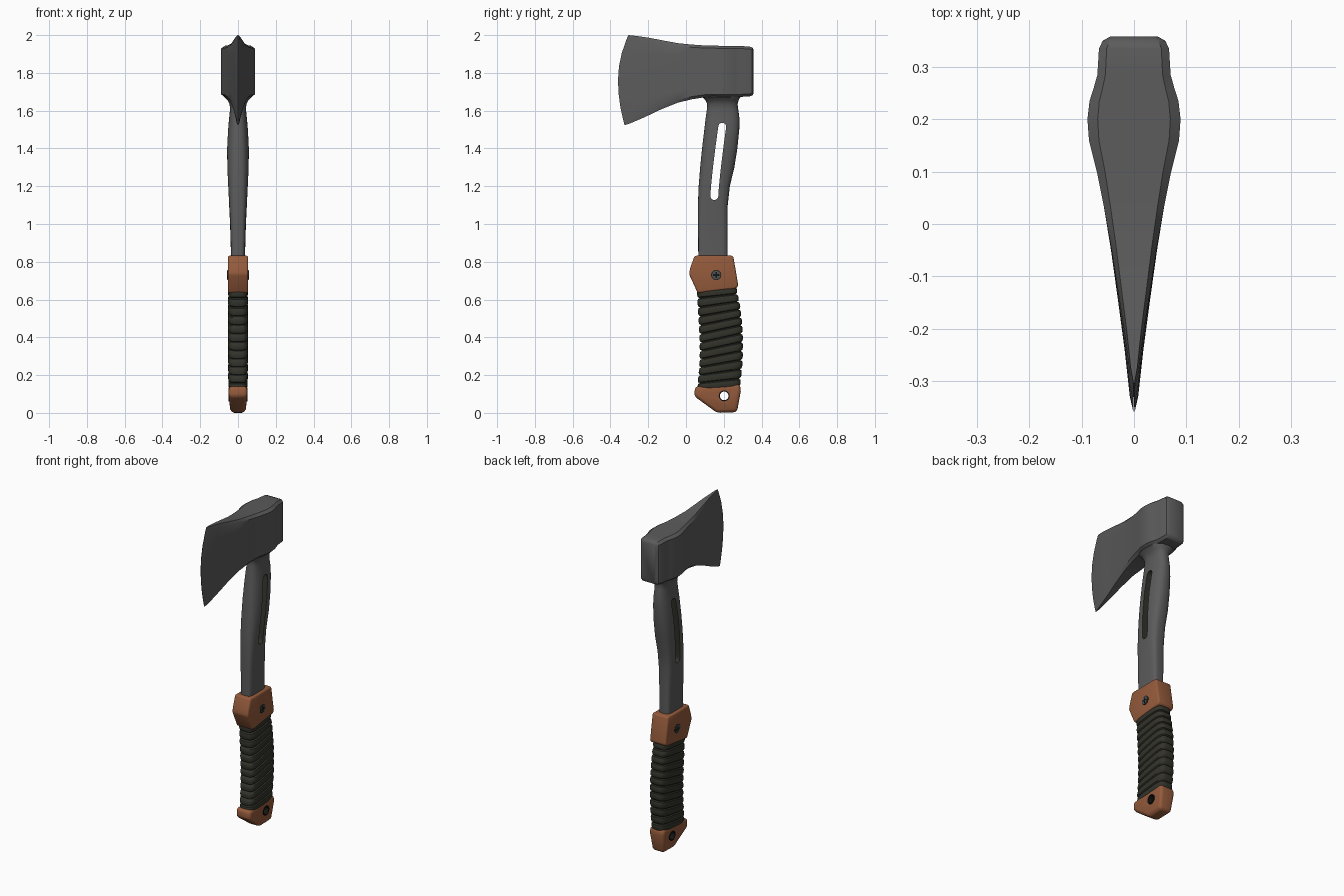
import bpy, bmesh, math

if "Cube" in bpy.data.objects:
    bpy.data.objects.remove(bpy.data.objects["Cube"])


def material(name, rgb):
    m = bpy.data.materials.new(name)
    m.diffuse_color = (*rgb, 1)
    m.use_nodes = True
    m.node_tree.nodes["Principled BSDF"].inputs["Base Color"].default_value = m.diffuse_color
    return m


STEEL = material("dark steel", (0.105, 0.105, 0.105))
COPPER = material("copper brown", (0.30, 0.105, 0.045))
CORD = material("olive cord", (0.033, 0.033, 0.024))
SCREW = material("screw grey", (0.075, 0.085, 0.085))
BLACK = material("black", (0.008, 0.008, 0.008))


def finish(bm, name, mat):
    bmesh.ops.recalc_face_normals(bm, faces=bm.faces)
    me = bpy.data.meshes.new(name)
    bm.to_mesh(me)
    bm.free()
    ob = bpy.data.objects.new(name, me)
    me.materials.append(mat)
    bpy.context.collection.objects.link(ob)
    return ob


def activate(ob):
    bpy.ops.object.select_all(action='DESELECT')
    ob.select_set(True)
    bpy.context.view_layer.objects.active = ob


def smooth(ob, angle=35):
    activate(ob)
    bpy.ops.object.shade_smooth_by_angle(angle=math.radians(angle))


def loft(name, rings, mat):
    """Skin a list of closed rings and cap both ends."""
    bm = bmesh.new()
    loops = [[bm.verts.new(p) for p in r] for r in rings]
    n = len(loops[0])
    for a, b in zip(loops, loops[1:]):
        for i in range(n):
            j = (i + 1) % n
            bm.faces.new((a[i], a[j], b[j], b[i]))
    bm.faces.new(loops[0])
    bm.faces.new(loops[-1])
    return finish(bm, name, mat)


def plate(name, outline, x0, x1, mat):
    """Extrude a (y, z) outline along x."""
    return loft(name, [[(x, y, z) for y, z in outline] for x in (x0, x1)], mat)


def circle(y, z, r, n=24):
    return [(y + r * math.cos(2 * math.pi * i / n), z + r * math.sin(2 * math.pi * i / n))
            for i in range(n)]


def bevel(ob, width, segments):
    activate(ob)
    m = ob.modifiers.new("bevel", 'BEVEL')
    m.width, m.segments, m.limit_method = width, segments, 'ANGLE'
    m.angle_limit = math.radians(20)
    bpy.ops.object.modifier_apply(modifier=m.name)


def cut(ob, cutter):
    """Subtract the cutter; the cut walls keep the cutter's colour."""
    activate(ob)
    m = ob.modifiers.new("cut", 'BOOLEAN')
    m.operation, m.solver, m.object = 'DIFFERENCE', 'EXACT', cutter
    m.material_mode = 'TRANSFER'
    bpy.ops.object.modifier_apply(modifier=m.name)
    bpy.data.objects.remove(cutter)


def oval(y0, y1, hw, power, n=36):
    """Superellipse points as (x, y)."""
    pts = []
    for i in range(n):
        a = 2 * math.pi * i / n
        c, s = math.cos(a), math.sin(a)
        pts.append((hw * math.copysign(abs(c) ** (2 / power), c),
                    (y0 + y1) / 2 + (y1 - y0) / 2 * math.copysign(abs(s) ** (2 / power), s)))
    return pts


def interp(table, z):
    for a, b in zip(table, table[1:]):
        if z <= b[0]:
            f = max(0, (z - a[0]) / (b[0] - a[0]))
            return [p + (q - p) * f for p, q in zip(a, b)][1:]
    return table[-1][1:]


# Axe head: columns of y, half width, top z, bottom z, curve of the cutting edge
columns = [(-.36, .001, 2.0, 1.523, 1), (-.33, .008, 1.997, 1.533, 1),
           (-.24, .018, 1.987, 1.567, .7), (-.15, .030, 1.973, 1.605, .4),
           (-.05, .044, 1.957, 1.642, .15), (.03, .057, 1.95, 1.66, 0),
           (.10, .071, 1.945, 1.671, 0), (.16, .086, 1.944, 1.672, 0),
           (.20, .089, 1.943, 1.672, 0), (.235, .085, 1.943, 1.672, 0),
           (.26, .077, 1.942, 1.672, 0), (.285, .070, 1.942, 1.673, 0),
           (.335, .067, 1.940, 1.675, 0), (.350, .060, 1.935, 1.68, 0),
           (.358, .046, 1.925, 1.69, 0)]
levels = [(0, .78), (.05, 1), (.2, 1), (.35, 1), (.5, 1), (.65, 1), (.8, 1), (.95, 1), (1, .78)]
rings = []
for y, w, zt, zb, curve in columns:
    side = []
    for t, f in levels:
        sweep = (.055 if t > .5 else .035) * (2 * t - 1) ** 2 * curve
        side.append((w * f, y + sweep, zb + (zt - zb) * t))
    rings.append(side + [(-x, yy, z) for x, yy, z in reversed(side)])
smooth(loft("axe_head", rings, STEEL))

# Steel shaft: z, front y, back y, half width, squareness
shaft = [(.75, .065, .22, .037, 4.5), (.83, .065, .22, .037, 4.5), (1.0, .064, .22, .042, 4),
         (1.1, .063, .221, .047, 3.5), (1.2, .067, .232, .052, 3), (1.3, .075, .256, .057, 2.7),
         (1.4, .085, .272, .058, 2.5), (1.5, .097, .282, .053, 2.5), (1.56, .104, .283, .047, 2.5),
         (1.61, .111, .276, .042, 2.5), (1.635, .112, .273, .045, 2.5), (1.655, .103, .278, .055, 2.6),
         (1.672, .088, .288, .073, 2.8), (1.70, .085, .29, .078, 3)]
handle = loft("steel_shaft", [[(x, y, r[0]) for x, y in oval(*r[1:])] for r in shaft], STEEL)

# Long slot through the shaft, slightly curved with round ends
r, steps = .021, 10
path = [(.150 + .042 * f ** 1.25, 1.148 + .367 * f) for f in [i / steps for i in range(steps + 1)]]
outline = [(y + r, z) for y, z in path]
outline += [(path[-1][0] + r * math.cos(a), path[-1][1] + r * math.sin(a))
            for a in [math.pi * i / 8 for i in range(1, 8)]]
outline += [(y - r, z) for y, z in reversed(path)]
outline += [(path[0][0] + r * math.cos(a), path[0][1] + r * math.sin(a))
            for a in [math.pi + math.pi * i / 8 for i in range(1, 8)]]
cut(handle, plate("slot_cutter", outline, -.2, .2, CORD))
smooth(handle)

# Copper collar
collar = plate("collar", [(.045, .832), (.25, .832), (.277, .672), (.262, .658),
                          (.062, .634), (.016, .735), (.022, .765)], -.054, .054, COPPER)
bevel(collar, .014, 3)
smooth(collar)

# Cross-head screws on both sides of the collar
for s, label in ((1, "right"), (-1, "left")):
    plate("screw_rim_" + label, circle(.16, .73, .027), s * .05, s * .0555, BLACK)
    plate("screw_" + label, circle(.16, .73, .023), s * .05, s * .058, SCREW)
    for k in (0, 1):
        a, b = (.017, .004) if k else (.004, .017)
        plate(f"screw_slot_{label}_{k}", [(.16 - a, .73 - b), (.16 + a, .73 - b),
                                          (.16 + a, .73 + b), (.16 - a, .73 + b)],
              s * .055, s * .0587, BLACK)

# Cord grip: stacked slanted bands with grooves between
grip = [(.10, .065, .28, .046), (.17, .061, .292, .052), (.25, .069, .300, .053),
        (.35, .073, .302, .054), (.45, .070, .298, .054), (.55, .064, .287, .054),
        (.64, .058, .270, .053), (.68, .062, .265, .050)]
bands, z0, z1 = 12, .125, .665
rings = []
for k in range(bands):
    for u, inset in ((.02, .011), (.12, .003), (.35, 0), (.65, 0), (.88, .003), (.98, .011)):
        t = (k + u) / bands
        z = z0 + (z1 - z0) * t
        slope = .07 + .15 * math.sin(math.pi * t)
        y0, y1, hw = interp(grip, z)
        rings.append([(x, y, z + slope * (y - .18))
                      for x, y in oval(y0 + inset, y1 - inset, hw - inset * .8, 4)])
smooth(loft("cord_grip", rings, CORD), 40)

# Copper pommel with a lanyard hole
pommel = plate("pommel", [(.048, .140), (.286, .153), (.290, .115), (.270, .004),
                          (.165, 0), (.044, .088)], -.049, .049, COPPER)
bevel(pommel, .018, 4)
# Narrow the pommel towards its rounded foot
for v in pommel.data.vertices:
    if v.co.z < .06:
        v.co.x *= 1 - .35 * ((.06 - v.co.z) / .06) ** 2
cut(pommel, plate("hole_cutter", circle(.202, .09, .024), -.2, .2, BLACK))
smooth(pommel)

# Dark eyelet rings around the hole
for s, label in ((1, "right"), (-1, "left")):
    bm = bmesh.new()
    rows = [[bm.verts.new((s * x, y, z)) for y, z in circle(.202, .09, rad)]
            for x, rad in ((.045, .023), (.0505, .023), (.0505, .029), (.045, .029))]
    for i in range(4):
        a, b = rows[i], rows[(i + 1) % 4]
        for j in range(24):
            bm.faces.new((a[j], a[(j + 1) % 24], b[(j + 1) % 24], b[j]))
    smooth(finish(bm, "eyelet_" + label, BLACK))
